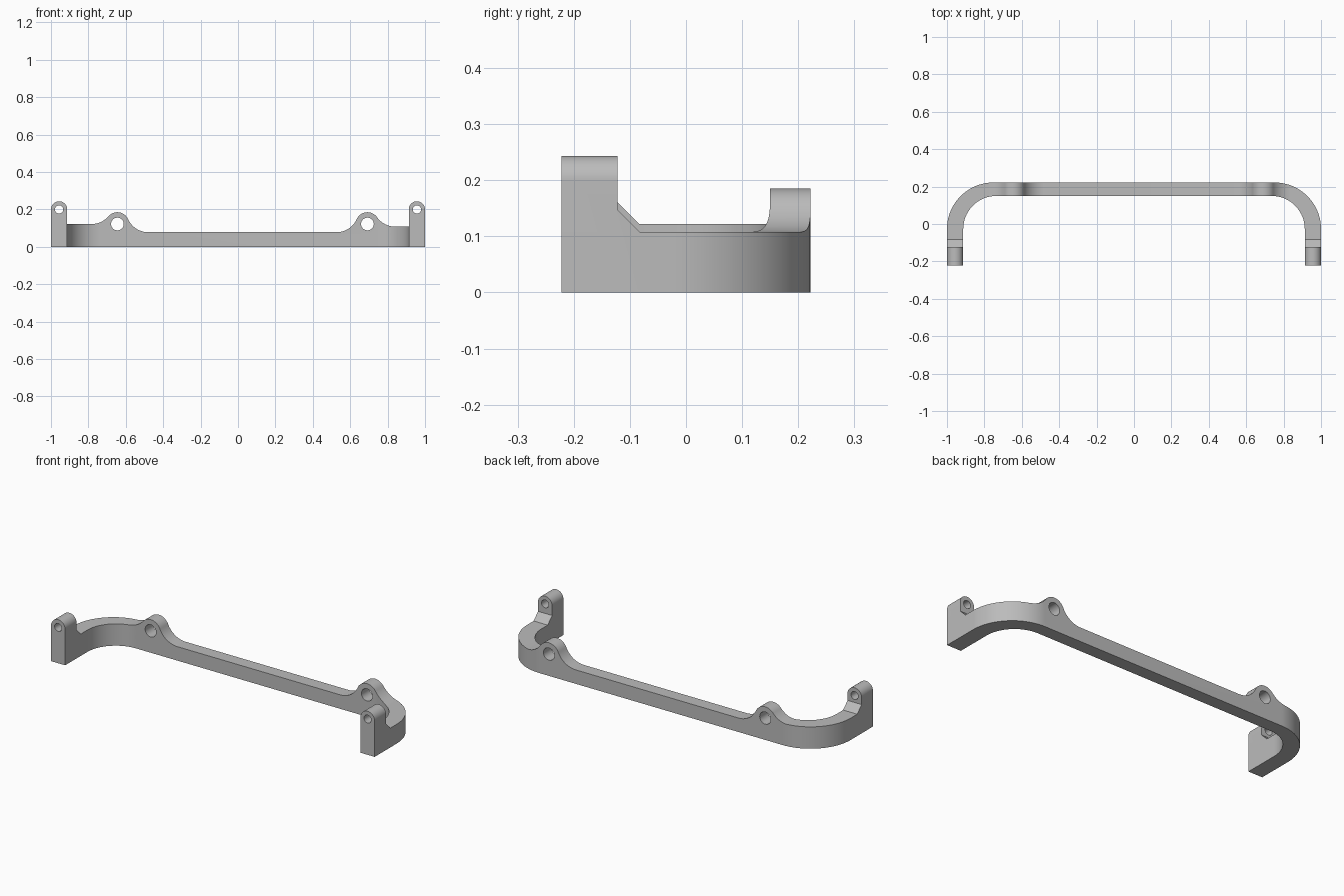
import bpy
import bmesh
from math import sin, cos, pi, atan2, sqrt

if "Cube" in bpy.data.objects:
    bpy.data.objects.remove(bpy.data.objects["Cube"])

grey = bpy.data.materials.new("plain grey")
grey.use_nodes = True
grey.diffuse_color = (0.5, 0.5, 0.5, 1)
grey.node_tree.nodes["Principled BSDF"].inputs["Base Color"].default_value = (0.5, 0.5, 0.5, 1)

PLANES = {"XY": lambda a, b, t: (a, b, t),
          "XZ": lambda a, b, t: (a, t, b),
          "YZ": lambda a, b, t: (t, a, b)}


def arc(cx, cy, r, a0, a1, n=20):
    return [(cx + r * cos(a0 + (a1 - a0) * i / n),
             cy + r * sin(a0 + (a1 - a0) * i / n)) for i in range(n + 1)]


def prism(name, outline, plane, t0, t1):
    """Extrude a closed 2D outline from t0 to t1 across the given plane."""
    bm = bmesh.new()
    place = PLANES[plane]
    face = bm.faces.new([bm.verts.new(place(a, b, t0)) for a, b in outline])
    result = bmesh.ops.extrude_face_region(bm, geom=[face])
    shift = place(0, 0, t1 - t0)
    moved = [v for v in result["geom"] if isinstance(v, bmesh.types.BMVert)]
    bmesh.ops.translate(bm, verts=moved, vec=shift)
    bmesh.ops.recalc_face_normals(bm, faces=bm.faces)
    mesh = bpy.data.meshes.new(name)
    bm.to_mesh(mesh)
    bm.free()
    mesh.materials.append(grey)
    obj = bpy.data.objects.new(name, mesh)
    bpy.context.collection.objects.link(obj)
    return obj


def select(obj):
    bpy.ops.object.select_all(action="DESELECT")
    obj.select_set(True)
    bpy.context.view_layer.objects.active = obj


def combine(obj, cutter, operation):
    select(obj)
    mod = obj.modifiers.new("cut", "BOOLEAN")
    mod.operation, mod.solver, mod.object = operation, "EXACT", cutter
    bpy.ops.object.modifier_apply(modifier=mod.name)
    bpy.data.objects.remove(cutter)


def drill(obj, x, z, r, y0, y1):
    circle = arc(x, z, r, 0, 2 * pi, 32)[:-1]
    combine(obj, prism("drill", circle, "XZ", y0, y1), "DIFFERENCE")


def smooth(obj):
    select(obj)
    bpy.ops.object.shade_smooth_by_angle(angle=0.5)


# Round lug blended by fillets into the flat heights on either side of it
LUG_Z, LUG_R, FILLET = 0.122, 0.063, 0.118


def lug(x, left_z, right_z):
    centres = []
    for side, z in ((-1, left_z), (1, right_z)):
        cz = z + FILLET
        centres.append((x + side * sqrt((LUG_R + FILLET) ** 2 - (cz - LUG_Z) ** 2), cz))
    (lx, lz), (rx, rz) = centres
    return (arc(lx, lz, FILLET, -pi / 2, atan2(LUG_Z - lz, x - lx))
            + arc(x, LUG_Z, LUG_R, atan2(lz - LUG_Z, lx - x), atan2(rz - LUG_Z, rx - x))[1:-1]
            + arc(rx, rz, FILLET, atan2(LUG_Z - rz, x - rx), -pi / 2))


# Frame: U-shaped plan trimmed by the height profile seen from the front
ARM_END, ARC_Y = -0.083, -0.027
BAR_Z, RIGHT_ARM_Z, LEFT_ARM_Z = 0.078, 0.122, 0.108
RIGHT_LUG_X, LEFT_LUG_X = -0.645, 0.692
plan = ([(1, ARM_END)] + arc(0.751, ARC_Y, 0.249, 0, pi / 2, 32)
        + arc(-0.751, ARC_Y, 0.249, pi / 2, pi, 32) + [(-1, ARM_END), (-0.913, ARM_END)]
        + arc(-0.736, ARC_Y, 0.177, pi, pi / 2, 32)
        + arc(0.736, ARC_Y, 0.177, pi / 2, 0, 32) + [(0.913, ARM_END)])
heights = ([(-1.1, -0.1), (-1.1, RIGHT_ARM_Z)] + lug(RIGHT_LUG_X, RIGHT_ARM_Z, BAR_Z)
           + lug(LEFT_LUG_X, BAR_Z, LEFT_ARM_Z) + [(1.1, LEFT_ARM_Z), (1.1, -0.1)])
frame = prism("frame", plan, "XY", 0, 0.3)
combine(frame, prism("height_profile", heights, "XZ", -0.5, 0.5), "INTERSECT")
for x in (RIGHT_LUG_X, LEFT_LUG_X):
    drill(frame, x, LUG_Z, 0.034, 0.05, 0.3)
smooth(frame)

# End posts: rounded top, stepped back with a sloped foot, drilled through
for name, side, arm_z in (("right_post", -1, RIGHT_ARM_Z), ("left_post", 1, LEFT_ARM_Z)):
    x, half = side * 0.9565, 0.0435
    outline = [(x - half, 0), (x + half, 0)] + arc(x, 0.2, half, 0, pi, 24)
    post = prism(name, outline, "XZ", -0.222, ARM_END)
    step = [(-0.122, 0.3), (-0.122, arm_z + 0.039), (ARM_END, arm_z), (0, arm_z), (0, 0.3)]
    combine(post, prism("step", step, "YZ", x - 0.1, x + 0.1), "DIFFERENCE")
    drill(post, x, 0.2, 0.022, -0.3, 0)
    smooth(post)
